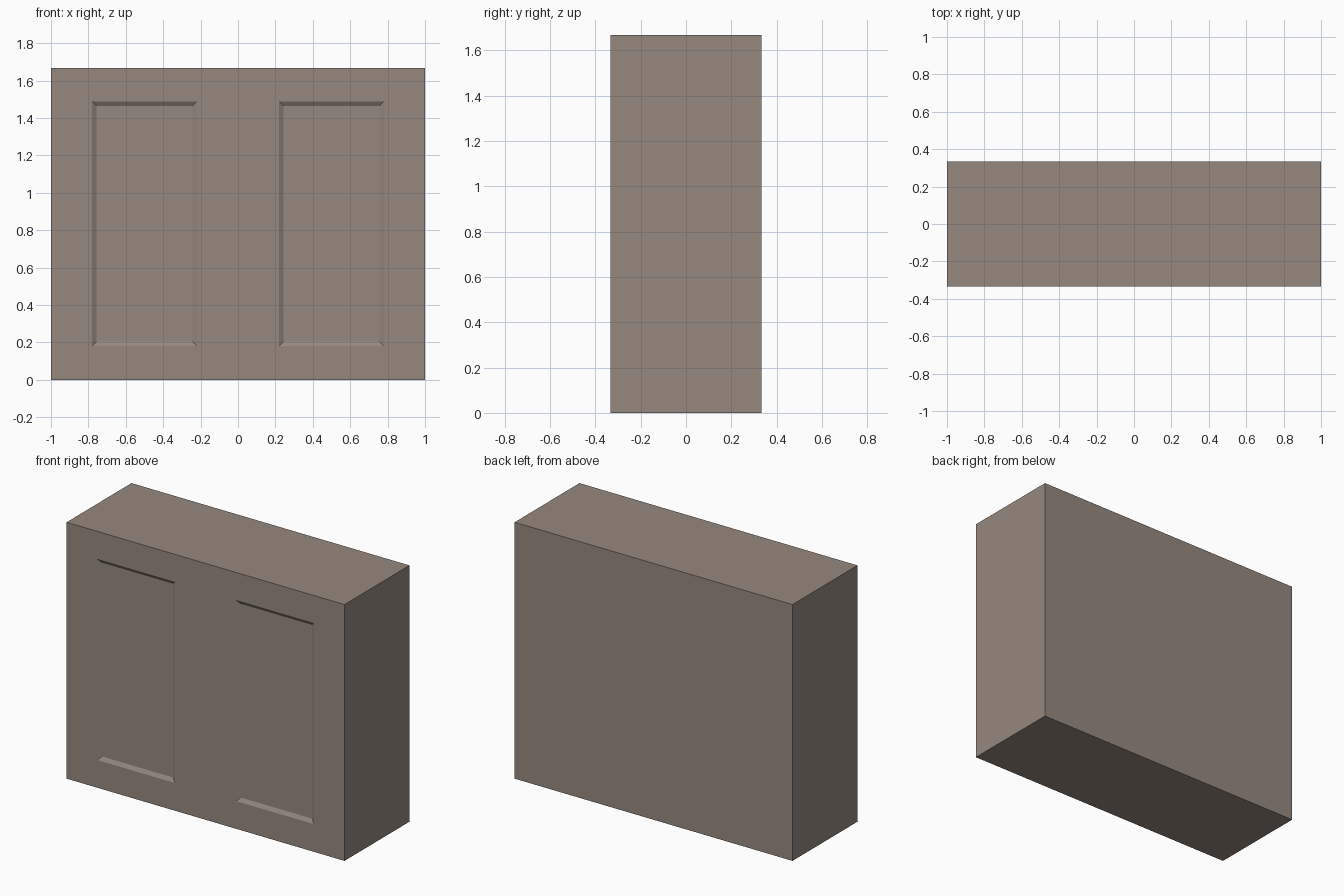
import bpy, bmesh
from mathutils import Vector

if "Cube" in bpy.data.objects:
    bpy.data.objects.remove(bpy.data.objects["Cube"])

W, D, H = 2.0, 0.667, 1.667
PX, PZ = (0.22, 0.78), (0.18, 1.488)   # panel extents (mirrored in x)
BEVEL, DEPTH = 0.024, 0.015

# Cabinet block
bm = bmesh.new()
bmesh.ops.create_cube(bm, size=1)
for v in bm.verts:
    v.co = Vector((v.co.x * W, v.co.y * D, (v.co.z + 0.5) * H))


def slice_at(axis, value):
    co, no = Vector(), Vector()
    co[axis], no[axis] = value, 1
    bmesh.ops.bisect_plane(bm, geom=bm.verts[:] + bm.edges[:] + bm.faces[:],
                           plane_co=co, plane_no=no)


# Outline the two door panels
for x in PX:
    slice_at(0, x)
    slice_at(0, -x)
for z in PZ:
    slice_at(2, z)

# Sink the panels with sloped borders
bm.normal_update()
panels = []
for f in bm.faces:
    c = f.calc_center_median()
    if f.normal.y < -0.9 and PX[0] < abs(c.x) < PX[1] and PZ[0] < c.z < PZ[1]:
        panels.append(f)
bmesh.ops.inset_individual(bm, faces=panels, thickness=BEVEL, depth=-DEPTH,
                           use_even_offset=True)
bmesh.ops.recalc_face_normals(bm, faces=bm.faces[:])

mesh = bpy.data.meshes.new("cabinet")
bm.to_mesh(mesh)
bm.free()
cabinet = bpy.data.objects.new("cabinet", mesh)
bpy.context.collection.objects.link(cabinet)

# Warm grey-brown finish
mat = bpy.data.materials.new("taupe")
mat.diffuse_color = (0.30, 0.25, 0.21, 1)
mat.use_nodes = True
mat.node_tree.nodes["Principled BSDF"].inputs["Base Color"].default_value = mat.diffuse_color
mesh.materials.append(mat)
